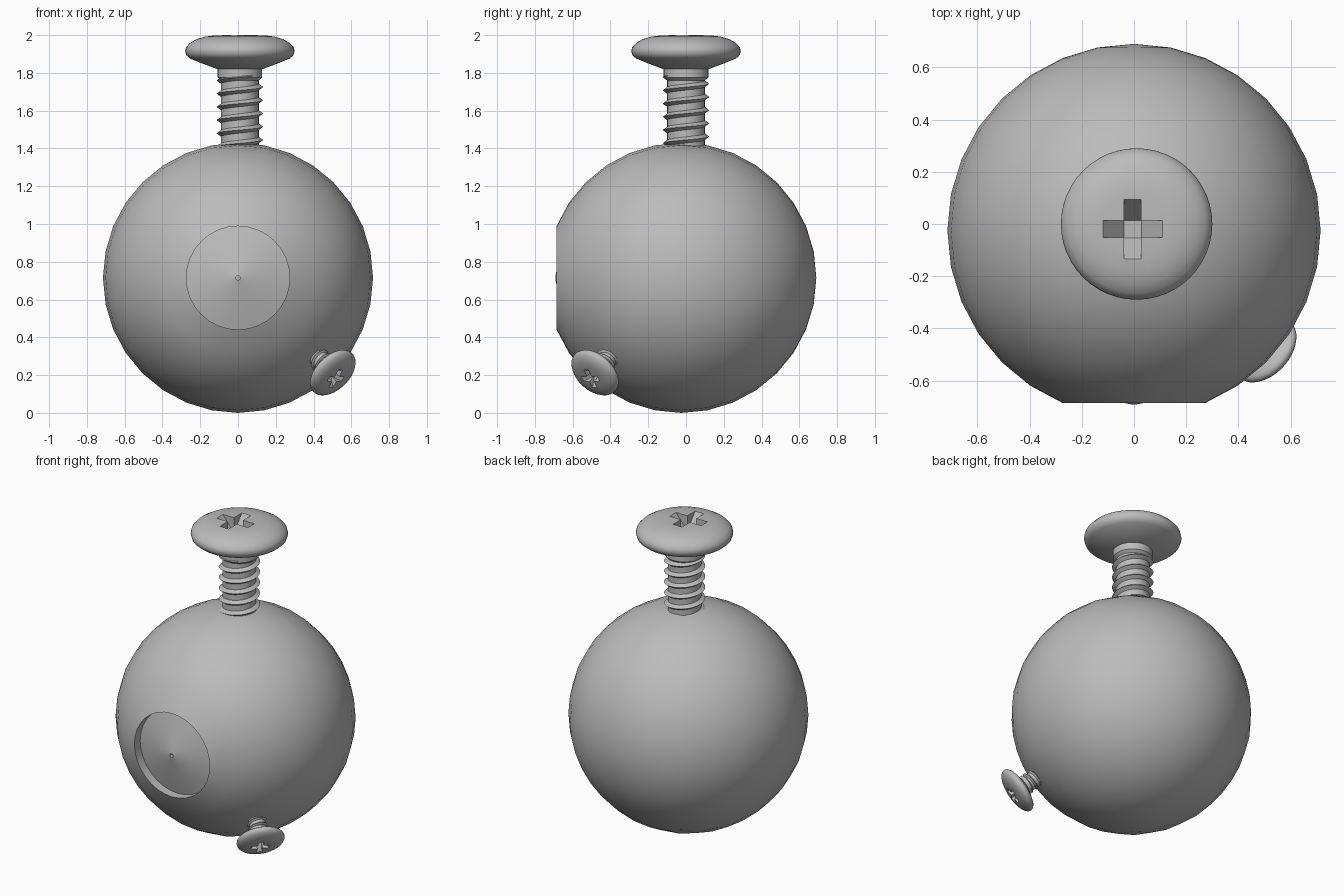
import bpy, bmesh, math
from mathutils import Matrix, Vector

if "Cube" in bpy.data.objects:
    bpy.data.objects.remove(bpy.data.objects["Cube"], do_unlink=True)

grey = bpy.data.materials.new("plain_grey")
grey.use_nodes = True
grey.diffuse_color = (0.5, 0.5, 0.5, 1)
grey.node_tree.nodes["Principled BSDF"].inputs["Base Color"].default_value = (0.5, 0.5, 0.5, 1)


def add_object(name, bm):
    bmesh.ops.recalc_face_normals(bm, faces=bm.faces[:])
    mesh = bpy.data.meshes.new(name)
    bm.to_mesh(mesh)
    bm.free()
    mesh.materials.append(grey)
    ob = bpy.data.objects.new(name, mesh)
    bpy.context.collection.objects.link(ob)
    return ob


def activate(ob):
    bpy.ops.object.select_all(action='DESELECT')
    ob.select_set(True)
    bpy.context.view_layer.objects.active = ob


def smooth(ob, angle=35):
    activate(ob)
    bpy.ops.object.shade_smooth_by_angle(angle=math.radians(angle))


def lathe(name, profile, segs):
    """Spin (radius, z) points around the z axis."""
    bm = bmesh.new()
    verts = [bm.verts.new((r, 0, z)) for r, z in profile]
    edges = [bm.edges.new(pair) for pair in zip(verts, verts[1:])]
    bmesh.ops.spin(bm, geom=verts + edges, cent=(0, 0, 0), axis=(0, 0, 1),
                   angle=math.tau, steps=segs, use_duplicate=False)
    bmesh.ops.remove_doubles(bm, verts=bm.verts[:], dist=1e-4)
    return add_object(name, bm)


def slot_cutter(angle):
    """Tapered bar, one arm pair of the cross recess."""
    bm = bmesh.new()
    outline = [(-0.115, 0.05), (-0.115, 0), (-0.033, -0.1),
               (0.033, -0.1), (0.115, 0), (0.115, 0.05)]
    face = bm.faces.new([bm.verts.new((x, -0.0325, z)) for x, z in outline])
    side = bmesh.ops.extrude_face_region(bm, geom=[face])["geom"]
    bmesh.ops.translate(bm, vec=(0, 0.065, 0),
                        verts=[v for v in side if isinstance(v, bmesh.types.BMVert)])
    bm.transform(Matrix.Translation((-0.015, -0.02, 0)) @ Matrix.Rotation(angle, 4, 'Z'))
    cutter = add_object("slot_cutter", bm)
    cutter.hide_render = True
    return cutter


def helix_thread(name, z_top, z_end, pitch, core, peak, half, segs=32):
    """Right-handed ridge with a triangular section."""
    bm = bmesh.new()
    steps = int((z_top - z_end) / pitch * segs)
    previous = None
    for i in range(steps + 1):
        a = -math.tau * i / segs
        z = z_top - pitch * i / segs
        r = core + (peak - core) * min(1, i / 6, (steps - i) / 6)
        ring = [bm.verts.new((rad * math.cos(a), rad * math.sin(a), z + dz))
                for rad, dz in ((core - 0.005, half), (r, 0), (core - 0.005, -half))]
        if previous:
            for k in (0, 1):
                bm.faces.new((previous[k], previous[k + 1], ring[k + 1], ring[k]))
        previous = ring
    return add_object(name, bm)


def screw(prefix, matrix):
    # domed head, its top at local z = 0
    head = lathe(prefix + "_head", [
        (0, 0), (0.13, -0.001), (0.185, -0.008), (0.23, -0.022), (0.265, -0.042),
        (0.285, -0.064), (0.29, -0.085), (0.283, -0.108), (0.262, -0.125),
        (0.20, -0.15), (0.12, -0.18), (0, -0.18)], 48)
    # cross recess
    for angle in (0, math.pi / 2):
        cutter = slot_cutter(angle)
        mod = head.modifiers.new("recess", 'BOOLEAN')
        mod.operation = 'DIFFERENCE'
        mod.solver = 'EXACT'
        mod.object = cutter
        activate(head)
        bpy.ops.object.modifier_apply(modifier=mod.name)
        bpy.data.objects.remove(cutter, do_unlink=True)
    # neck and core
    shaft = lathe(prefix + "_shaft", [(0, -0.17), (0.118, -0.17), (0.118, -0.225),
                                      (0.1, -0.24), (0.1, -0.66), (0, -0.66)], 32)
    thread = helix_thread(prefix + "_thread", -0.205, -0.64, 0.07, 0.1, 0.123, 0.02)
    for ob in (head, shaft, thread):
        smooth(ob)
        ob.matrix_world = matrix


# Ball with its pole facing front, open at the eye socket
R = 0.715
centre = Vector((0, -0.025, 0.715))
face_front = Matrix.Translation(centre) @ Matrix.Rotation(math.pi / 2, 4, 'X')
rim = R * math.sin(math.pi / 8)
ball = lathe("ball", [(R * math.sin(math.pi * i / 16), R * math.cos(math.pi * i / 16))
                      for i in range(2, 17)], 32)

# Sunken iris with a shallow raised centre and a pinhole
iris = lathe("iris", [(0, 0.645), (0.012, 0.645), (0.012, 0.666), (0.14, 0.638),
                      (rim, 0.6), (rim, R * math.cos(math.pi / 8))], 32)
for ob in (ball, iris):
    smooth(ob)
    ob.matrix_world = face_front

# Large screw on top, small one low on the front left
screw("top_screw", Matrix.Translation((0.01, 0, 2.0)))
out = Vector((0.5, -0.455, -0.5)).normalized()
screw("side_screw", Matrix.Translation(centre + out * 0.886)
      @ out.to_track_quat('Z', 'Y').to_matrix().to_4x4() @ Matrix.Scale(0.5, 4))
